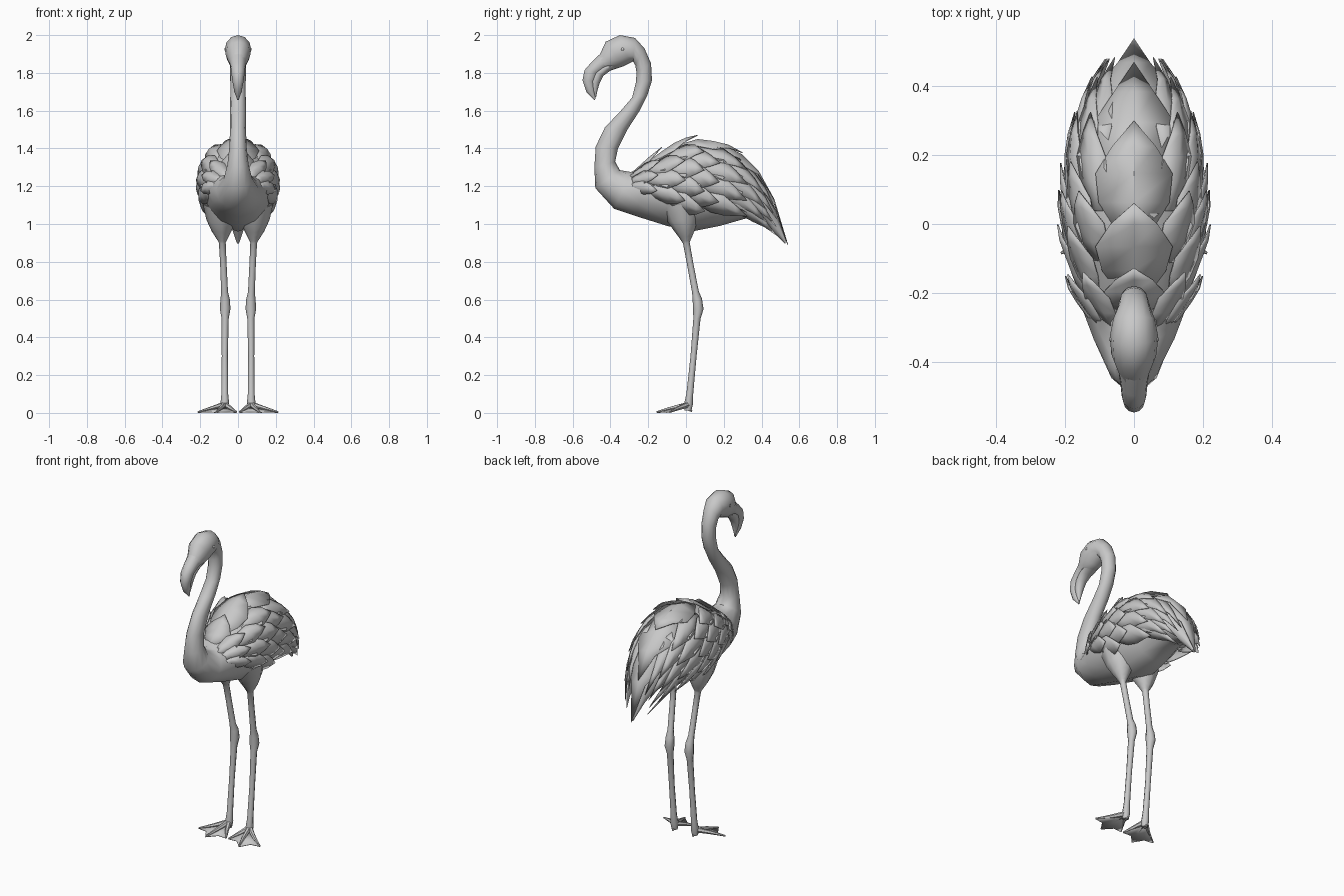
import bpy, bmesh, math
from mathutils import Vector

cube = bpy.data.objects.get("Cube")
if cube:
    bpy.data.objects.remove(cube, do_unlink=True)

mat = bpy.data.materials.new("plain light grey")
mat.use_nodes = True
GREY = (0.58, 0.58, 0.58, 1)
mat.diffuse_color = GREY
mat.node_tree.nodes["Principled BSDF"].inputs["Base Color"].default_value = GREY


def finish(name, bm, mirror=False, thick=0, angle=45):
    bmesh.ops.recalc_face_normals(bm, faces=bm.faces)
    me = bpy.data.meshes.new(name)
    bm.to_mesh(me)
    bm.free()
    me.materials.append(mat)
    ob = bpy.data.objects.new(name, me)
    bpy.context.collection.objects.link(ob)
    bpy.ops.object.select_all(action="DESELECT")
    ob.select_set(True)
    bpy.context.view_layer.objects.active = ob
    bpy.ops.object.shade_smooth_by_angle(angle=math.radians(angle))
    if thick:
        ob.modifiers.new("thickness", "SOLIDIFY").thickness = thick
    if mirror:
        ob.modifiers.new("mirror", "MIRROR")


def skin(bm, rings):
    """Join equal rings of points into a capped tube."""
    loops = [[bm.verts.new(p) for p in r] for r in rings]
    n = len(loops[0])
    for a, b in zip(loops, loops[1:]):
        for i in range(n):
            j = (i + 1) % n
            bm.faces.new((a[i], a[j], b[j], b[i]))
    bm.faces.new(loops[0])
    bm.faces.new(loops[-1])


def profile_loft(name, rows, n=12):
    """Each row: upper y, z, lower y, z, half width."""
    rings = []
    for py, pz, qy, qz, w in rows:
        ring = []
        for k in range(n):
            a = math.tau * k / n
            c = math.cos(a)
            ring.append((w * math.sin(a), (py + qy) / 2 + (py - qy) / 2 * c,
                         (pz + qz) / 2 + (pz - qz) / 2 * c))
        rings.append(ring)
    bm = bmesh.new()
    skin(bm, rings)
    finish(name, bm)


def tube(bm, pts, n=8):
    """Each point: x, y, z, radius; rings face along the path."""
    rings = []
    for i, p in enumerate(pts):
        d = Vector(pts[min(i + 1, len(pts) - 1)][:3]) - Vector(pts[max(i - 1, 0)][:3])
        u = d.cross(Vector((1, 0, 0) if abs(d.z) > abs(d.y) else (0, 0, 1))).normalized()
        v = d.cross(u).normalized()
        rings.append([Vector(p[:3]) + p[3] * (u * math.cos(math.tau * k / n)
                      + v * math.sin(math.tau * k / n)) for k in range(n)])
    skin(bm, rings)


# Head, neck and body in one skin
profile_loft("body_and_neck", [
    (-.500, 1.855, -.41, 1.825, .036),
    (-.455, 1.90, -.36, 1.825, .052),
    (-.425, 1.965, -.33, 1.835, .066),
    (-.35, 2.0, -.30, 1.85, .070),
    (-.27, 1.985, -.28, 1.86, .060),
    (-.22, 1.93, -.268, 1.84, .048),
    (-.185, 1.85, -.262, 1.80, .042),
    (-.18, 1.76, -.265, 1.75, .041),
    (-.205, 1.68, -.285, 1.67, .041),
    (-.245, 1.60, -.345, 1.60, .042),
    (-.31, 1.50, -.43, 1.51, .042),
    (-.36, 1.40, -.478, 1.41, .046),
    (-.375, 1.33, -.485, 1.30, .056),
    (-.35, 1.285, -.48, 1.19, .076),
    (-.29, 1.275, -.38, 1.08, .117),
    (-.22, 1.32, -.26, 1.04, .153),
    (-.10, 1.40, -.10, .99, .182),
    (.03, 1.44, .03, .96, .188),
    (.18, 1.41, .18, .99, .170),
    (.30, 1.34, .32, 1.03, .130),
    (.40, 1.22, .42, 1.01, .085),
    (.465, 1.10, .46, .96, .045),
    (.53, .92, .525, .895, .008)])

# Hooked beak in two halves
profile_loft("upper_beak", [
    (-.455, 1.90, -.38, 1.83, .047),
    (-.50, 1.857, -.42, 1.82, .040),
    (-.537, 1.815, -.46, 1.80, .036),
    (-.548, 1.76, -.485, 1.755, .030),
    (-.528, 1.70, -.482, 1.705, .020),
    (-.485, 1.655, -.478, 1.665, .005)])
profile_loft("lower_beak", [
    (-.43, 1.85, -.36, 1.825, .040),
    (-.46, 1.83, -.40, 1.812, .036),
    (-.49, 1.80, -.437, 1.785, .031),
    (-.505, 1.755, -.456, 1.748, .025),
    (-.497, 1.705, -.468, 1.71, .015),
    (-.485, 1.67, -.475, 1.675, .004)])

# Eyes
bm = bmesh.new()
bmesh.ops.create_uvsphere(bm, u_segments=10, v_segments=6, radius=.009)
bmesh.ops.translate(bm, verts=bm.verts, vec=(.064, -.335, 1.925))
finish("eyes", bm, mirror=True)

# Plumage surface: y, top z, bottom z, half width
PLUMAGE = [(-.32, 1.26, 1.13, .11), (-.2, 1.34, 1.06, .172), (-.05, 1.425, 1.0, .2),
           (.05, 1.45, .98, .205), (.2, 1.415, .99, .192), (.3, 1.355, .985, .165),
           (.4, 1.245, .96, .12), (.48, 1.09, .91, .07), (.54, .89, .865, .008)]


def plumage(y, a, lift):
    y = min(max(y, PLUMAGE[0][0]), PLUMAGE[-1][0])
    for s, e in zip(PLUMAGE, PLUMAGE[1:]):
        if y <= e[0]:
            f = (y - s[0]) / (e[0] - s[0])
            top, bot, w = (s[i] + (e[i] - s[i]) * f for i in (1, 2, 3))
            break
    lift *= min(1, w / .1)
    r = (top - bot) / 2
    return Vector(((w + lift) * math.sin(a), y, (top + bot) / 2 + (r + lift) * math.cos(a)))


def feather(bm, y, a, length, turn, half, raise_tip):
    """Pointed leaf with a slight quill ridge; its root tucks under the others."""
    prev = None
    for t, w in ((0, .35), (.3, .92), (.55, 1), (.78, .56), (1, 0)):
        lift = raise_tip * t - .012 * (1 - t)
        row = [bm.verts.new(plumage(y + length * t, a + turn * t + half * w * s,
                                    lift + (.004 if s == 0 else 0))) for s in (-1, 0, 1)]
        if prev:
            for i in (0, 1):
                bm.faces.new((prev[i], prev[i + 1], row[i + 1], row[i]))
        prev = row
    bmesh.ops.remove_doubles(bm, verts=prev, dist=.006)


# Wing feathers in staggered rows, longer toward the tail
bm = bmesh.new()
for row in range(7):
    y = -.30 + row * .085
    length = min(.19 + row * .025, .525 - y)
    last = 90 if row == 0 else 114
    a = 34 + (row % 2) * 13
    while a <= last:
        trim = .03 * math.sin(a * 7 + row)
        feather(bm, y + trim * .5, math.radians(a), length - abs(trim), .22, .28, .022)
        a += 26
finish("wing_feathers", bm, mirror=True, thick=.004, angle=35)

# Broad feathers down the middle of the back
bm = bmesh.new()
for y, tip, half in ((-.28, -.13, .5), (-.22, .06, .58), (-.04, .30, .58),
                     (.08, .47, .75), (.22, .54, 1)):
    feather(bm, y, 0, tip - y, 0, half, .024)
finish("back_feathers", bm, thick=.004, angle=35)

# Legs with feathered thighs and knobbly joints
bm = bmesh.new()
tube(bm, [(.083, -.03, 1.10, .103), (.087, -.015, 1.02, .080), (.086, -.005, .965, .054),
          (.084, -.002, .935, .037), (.083, 0, .912, .024), (.083, .002, .90, .018),
          (.078, .02, .80, .017), (.071, .05, .64, .018), (.068, .06, .60, .025),
          (.068, .065, .55, .028), (.068, .058, .50, .019), (.070, .04, .30, .016),
          (.070, .02, .10, .018), (.070, .014, .05, .023), (.070, .01, .012, .018)])
finish("legs", bm, mirror=True)

# Three webbed toes per foot
TIPS = [(.212, -.085), (.115, -.155), (.008, -.105)]
bm = bmesh.new()
for x, y in TIPS:
    tube(bm, [(.07, .015, .045, .016), (.07 + (x - .07) * .5, y * .5, .024, .011),
              (x, y, .005, .004)], 6)
tube(bm, [(.07, .01, .025, .014), (.068, .032, .008, .005)], 6)
finish("toes", bm, mirror=True)

bm = bmesh.new()
heel = bm.verts.new((.07, .01, .035))
tips = [bm.verts.new((x, y, .004)) for x, y in TIPS]
for (p, q), (a, b) in zip(zip(tips, tips[1:]), zip(TIPS, TIPS[1:])):
    mid = bm.verts.new(((a[0] + b[0]) * .45 + .007, (a[1] + b[1]) * .40, .006))
    bm.faces.new((heel, p, mid))
    bm.faces.new((heel, mid, q))
finish("webbing", bm, mirror=True, thick=.004)
